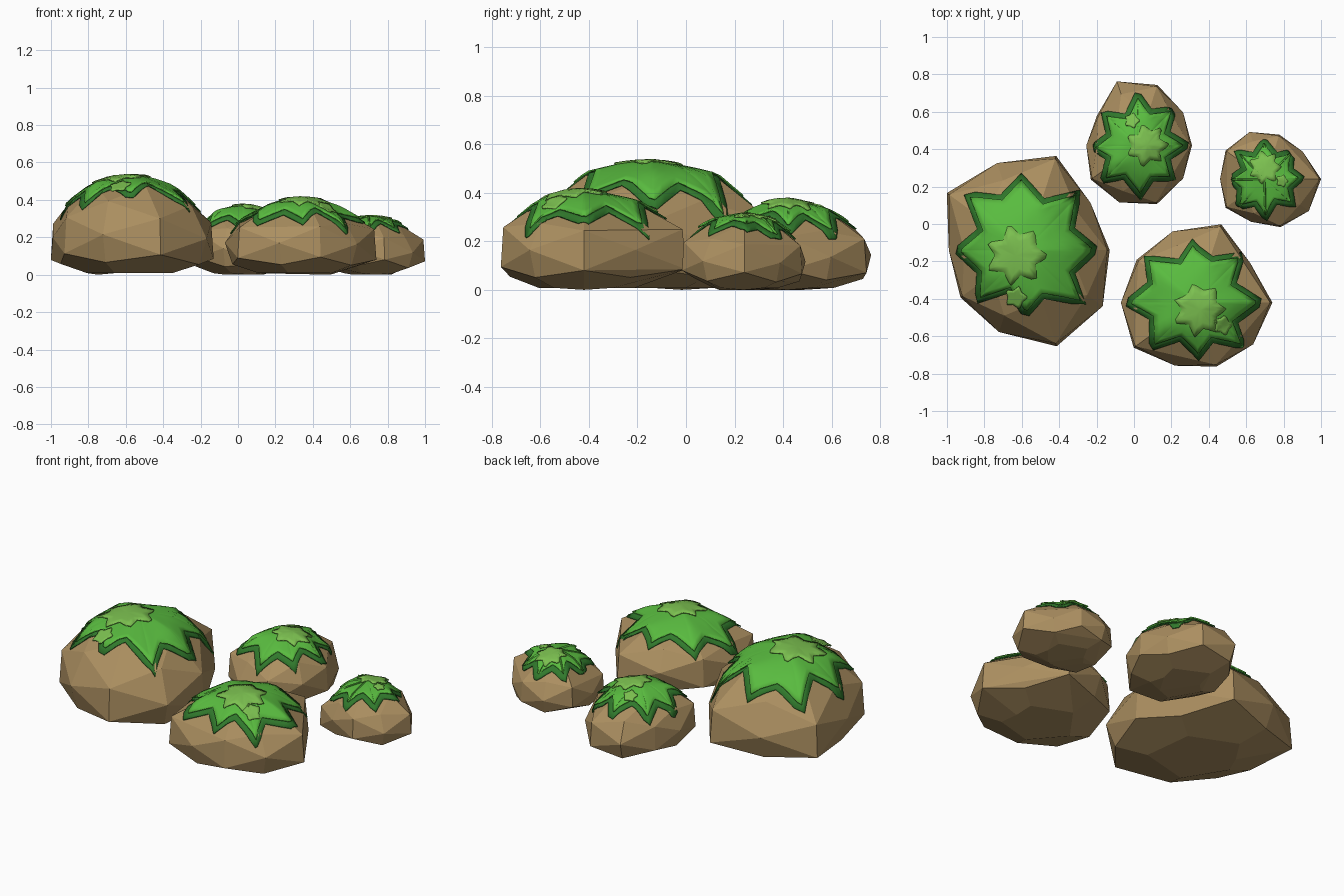
import bpy, bmesh, random
from math import sin, cos, pi
from mathutils import Vector
from mathutils.bvhtree import BVHTree

if "Cube" in bpy.data.objects:
    bpy.data.objects.remove(bpy.data.objects["Cube"])

random.seed(4)


def material(name, rgb):
    m = bpy.data.materials.new(name)
    m.diffuse_color = (*rgb, 1)
    m.use_nodes = True
    m.node_tree.nodes["Principled BSDF"].inputs["Base Color"].default_value = m.diffuse_color
    return m


STONE = material("stone", (0.41, 0.275, 0.118))
DARK = material("dark_moss", (0.03, 0.19, 0.025))
GREEN = material("moss", (0.10, 0.50, 0.05))
PALE = material("pale_moss", (0.20, 0.53, 0.08))


def add_object(name, bm, mat):
    mesh = bpy.data.meshes.new(name)
    bm.to_mesh(mesh)
    bm.free()
    mesh.materials.append(mat)
    ob = bpy.data.objects.new(name, mesh)
    bpy.context.collection.objects.link(ob)
    return ob


def rock(name, centre, radii, height, lo, hi):
    """Faceted boulder: convex hull of rings scaled from a plan outline."""
    bm = bmesh.new()
    n = len(radii)

    def put(i, s, z):
        a = 2 * pi * i / n
        q = Vector(centre) + Vector((cos(a), sin(a))) * radii[i % n] * s
        bm.verts.new((q.x, q.y, z))

    for i in range(n):
        j = random.uniform(-0.02, 0.02)
        if i % 2:
            put(i, 1.0, hi * 0.7 + j)
            put(i, 0.90, lo + j * 0.5)
            put(i, 0.80, height * 0.74 + j)
            put(i, 0.55, 0.008)
        else:
            put(i, 1.0, lo * 1.6 + j)
            put(i, 0.97, hi + j)
            put(i, 0.52, height * 0.91 + j * 0.5)
            if i % 4 == 0:
                put(i, 0.4, 0.0)
                put(i, 0.22, height * 0.985)
    bm.verts.new((*centre, height))
    hull = bmesh.ops.convex_hull(bm, input=bm.verts[:])
    unused = {g for g in hull["geom_interior"] + hull["geom_unused"]
              if isinstance(g, bmesh.types.BMVert)}
    bmesh.ops.delete(bm, geom=list(unused), context='VERTS')
    bmesh.ops.dissolve_limit(bm, angle_limit=0.12, verts=bm.verts[:], edges=bm.edges[:])
    bmesh.ops.recalc_face_normals(bm, faces=bm.faces[:])
    tree = BVHTree.FromBMesh(bm)
    add_object(name, bm, STONE)
    return tree


def star(centre, tips, notch):
    """Clockwise star outline with blunt, uneven tips of the given radii."""
    pts, n = [], len(tips)
    for i in range(n):
        between = (tips[i] + tips[(i + 1) % n]) / 2
        cut = random.choice((0.88, 0.93, 0.97))
        dip = between * (notch + random.uniform(-.05, .06))
        skew = random.uniform(-.07, .07)
        for k, r in ((-0.09, tips[i] * cut), (0.07, tips[i]), (0.5 + skew, dip)):
            a = 2 * pi * (i + k) / n
            pts.append(Vector(centre) + Vector((cos(a), sin(a))) * r)
    return pts[::-1]


def inset(outline, d):
    """Move a clockwise outline inwards by d."""
    out, n = [], len(outline)
    for i in range(n):
        a, b, c = (outline[k % n] for k in (i - 1, i, i + 1))
        u, v = (b - a).normalized(), (c - b).normalized()
        nrm = Vector((u.y + v.y, -u.x - v.x)).normalized()
        out.append(b + nrm * d / max(0.75, nrm.dot(Vector((u.y, -u.x)))))
    return out


def moss(name, tree, outline, centre, lift, mat, rings=8, cuts=3):
    """Star-shaped sheet draped over the rock."""
    bm = bmesh.new()
    c = Vector(centre)
    n = len(outline)
    rim = [outline[i].lerp(outline[(i + 1) % n], k / cuts)
           for i in range(n) for k in range(cuts)]

    def drape(p):
        for s in (1, 0.98, 0.95, 0.9, 0.85, 0.8):
            q = c.lerp(p, s)
            hit = tree.ray_cast(Vector((q.x, q.y, 2)), Vector((0, 0, -1)))
            if hit[0] and hit[0].z > 0.2:
                break
        return bm.verts.new(hit[0] + (hit[1] * 0.5 + Vector((0, 0, 0.7))) * lift)

    loops = [[drape(c.lerp(p, r / rings)) for p in rim] for r in range(1, rings + 1)]
    mid = drape(c)
    m = len(rim)
    for i in range(m):
        j = (i + 1) % m
        bm.faces.new((mid, loops[0][j], loops[0][i]))
        for a, b in zip(loops, loops[1:]):
            bm.faces.new((a[i], a[j], b[j], b[i]))
    # soften the drape over the facets, leaving the rim in place
    inner = [v for ring in loops[:-1] for v in ring]
    bmesh.ops.smooth_vert(bm, verts=inner, factor=0.3, use_axis_z=True)
    bmesh.ops.recalc_face_normals(bm, faces=bm.faces[:])
    if sum(f.normal.z for f in bm.faces) < 0:
        bmesh.ops.reverse_faces(bm, faces=bm.faces[:])
    ob = add_object(name, bm, mat)
    sol = ob.modifiers.new("thickness", 'SOLIDIFY')
    sol.thickness = 0.007
    bpy.ops.object.select_all(action='DESELECT')
    ob.select_set(True)
    bpy.context.view_layer.objects.active = ob
    bpy.ops.object.shade_smooth_by_angle(angle=0.8)


def mossy_rock(name, centre, radii, height, lo, hi, tips, spot, small_spot):
    """Boulder with a dark moss star, a lighter one on it and two pale patches."""
    tree = rock(name + "_rock", centre, radii, height, lo, hi)
    outline = star(centre, tips, 0.72)
    moss(name + "_moss_edge", tree, outline, centre, 0.009, DARK)
    moss(name + "_moss", tree, inset(outline, 0.028), centre, 0.016, GREEN)
    size = sum(tips) / len(tips)
    for k, (pos, r, count) in enumerate(((spot, 0.40 * size, 7), (small_spot, 0.15 * size, 5))):
        moss(f"{name}_pale_patch_{k + 1}", tree, star(pos, [r] * count, 0.7), pos,
             0.022, PALE, 3, 2)


# plan radii run anticlockwise from +x at even angles, as do the moss tips
mossy_rock("large", (-.58, -.14), (.45, .43, .53, .49, .52, .41, .43, .46, .54, .51),
           .515, .06, .29, (.38, .43, .41, .44, .37, .38, .35, .43), (-.63, -.17), (-.63, -.39))
mossy_rock("front", (.33, -.42), (.41, .36, .44, .40, .39, .40, .41, .355, .36, .38),
           .395, .06, .26, (.35, .36, .34, .37, .37, .34, .31, .36), (.35, -.46), (.47, -.54))
mossy_rock("back", (.02, .42), (.29, .30, .34, .36, .27, .275, .31, .32, .33, .30),
           .355, .05, .22, (.27, .28, .28, .26, .26, .27, .29, .27), (.07, .42), (-.01, .55))
mossy_rock("small", (.7, .24), (.30, .25, .25, .265, .26, .24, .26, .24, .27, .29),
           .295, .04, .18, (.21, .215, .22, .22, .20, .22, .22, .22), (.70, .30), (.79, .23))
